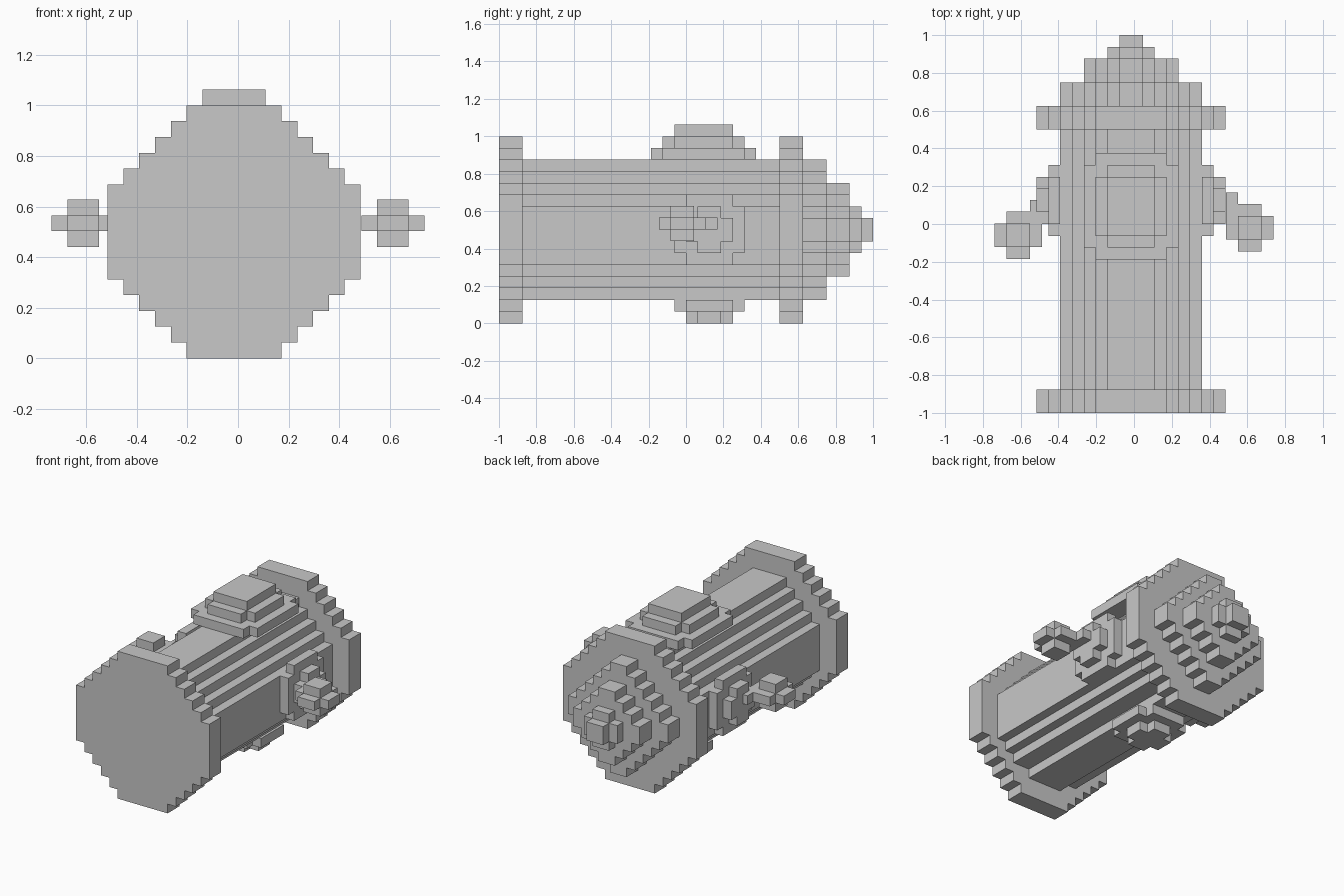
import bpy, bmesh
from mathutils import Vector

if "Cube" in bpy.data.objects:
    bpy.data.objects.remove(bpy.data.objects["Cube"])

V = 0.0625           # block size
CX, CZ = -0.0155, 0.5  # barrel axis
NY = 0.125           # nozzle centre along the barrel

grey = bpy.data.materials.new("grey")
grey.diffuse_color = (0.58, 0.58, 0.58, 1)
grey.use_nodes = True
grey.node_tree.nodes["Principled BSDF"].inputs["Base Color"].default_value = grey.diffuse_color


def outline(halves, bottom):
    """Stepped outline: one half width per row, counted in blocks."""
    right = []
    for i, h in enumerate(halves):
        lo, hi = (h * V, (bottom + i) * V), (h * V, (bottom + i + 1) * V)
        if right and right[-1][0] == lo[0]:
            right[-1] = hi
        else:
            right += [lo, hi]
    return right + [(-u, v) for u, v in reversed(right)]


def part(name, slabs, centre, axis):
    """Stack of stepped slabs (row half widths, bottom row, start, end) along an axis."""
    u_dir, v_dir, w_dir = [Vector(d) for d in {
        "y": ((1, 0, 0), (0, 0, 1), (0, 1, 0)),
        "x": ((0, 1, 0), (0, 0, 1), (1, 0, 0)),
        "-x": ((0, 1, 0), (0, 0, 1), (-1, 0, 0)),
        "z": ((1, 0, 0), (0, 1, 0), (0, 0, 1))}[axis]]
    bm = bmesh.new()
    for halves, bottom, start, end in slabs:
        verts = [bm.verts.new(Vector(centre) + u * u_dir + v * v_dir + start * w_dir)
                 for u, v in outline(halves, bottom)]
        face = bm.faces.new(verts)
        new = bmesh.ops.extrude_face_region(bm, geom=[face])["geom"]
        bmesh.ops.translate(bm, vec=w_dir * (end - start),
                            verts=[g for g in new if isinstance(g, bmesh.types.BMVert)])
    finish(name, bm)


def boxes(name, spans):
    """Joined boxes given as (centre, size)."""
    bm = bmesh.new()
    for c, s in spans:
        new = bmesh.ops.create_cube(bm, size=1)["verts"]
        bmesh.ops.scale(bm, vec=s, verts=new)
        bmesh.ops.translate(bm, vec=c, verts=new)
    finish(name, bm)


def finish(name, bm):
    bmesh.ops.recalc_face_normals(bm, faces=bm.faces)
    mesh = bpy.data.meshes.new(name)
    bm.to_mesh(mesh)
    bm.free()
    mesh.materials.append(grey)
    bpy.context.collection.objects.link(bpy.data.objects.new(name, mesh))


def diamond(n):
    """Rows of a stepped diamond with half width n."""
    return list(range(1, n + 1)) + list(range(n, 0, -1))


axis_point = (CX, 0, CZ)
flange = [3, 4, 5, 6, 7] + [8] * 6 + [7, 6, 5, 4, 3]
barrel = [2, 4, 5] + [6] * 5 + [5, 4, 3, 2]
disc3 = [2, 3, 3, 3, 3, 2]

# Barrel and its two flanges
part("barrel", [(barrel, -6, -0.875, 0.5)], axis_point, "y")
part("base_flange", [(flange, -8, -1, -0.875)], axis_point, "y")
part("bonnet_flange", [(flange, -8, 0.5, 0.625)], axis_point, "y")

# Stepped diamond bonnet with its nut
part("bonnet", [(diamond(6), -6, 0.625, 0.75), (diamond(4), -4, 0.75, 0.875)],
     axis_point, "y")
part("bonnet_nut", [(diamond(2), -2, 0.875, 0.9375), (diamond(1), -1, 0.9375, 1)],
     axis_point, "y")

# Large upper outlet: three shrinking slabs
part("upper_outlet", [
    ([3] + [4] * 7 + [3], -3, 0.875, 0.9375),
    ([2] + [3] * 5 + [2], -2, 0.9375, 1),
    ([2] * 5, -1, 1, 1.0625)], (CX, 0, 0), "z")

# Lower outlet
part("lower_outlet", [(disc3, -3, 0.0625, 0.125), (diamond(2), -2, 0, 0.0625)],
     (CX, NY, 0), "z")

# Side outlets, each with a hanging cap and its link
for side, s, axis, cap_y in (("right", 1, "x", -0.02), ("left", -1, "-x", -0.06)):
    part(side + "_outlet", [(disc3, -3, 6 * V, 7 * V), (diamond(2), -2, 7 * V, 8 * V)],
         (CX, NY, CZ), axis)
    cap = (s * 0.6125, cap_y, 0.534)
    boxes(side + "_cap", [
        (cap, (2 * V, 2 * V, 3 * V)),
        (cap, (4 * V, 2 * V, V)),
        (cap, (2 * V, 4 * V, V)),
        ((cap[0] - s * 1.5 * V, cap_y + 2 * V, cap[2]), (V, 2 * V, V))])
